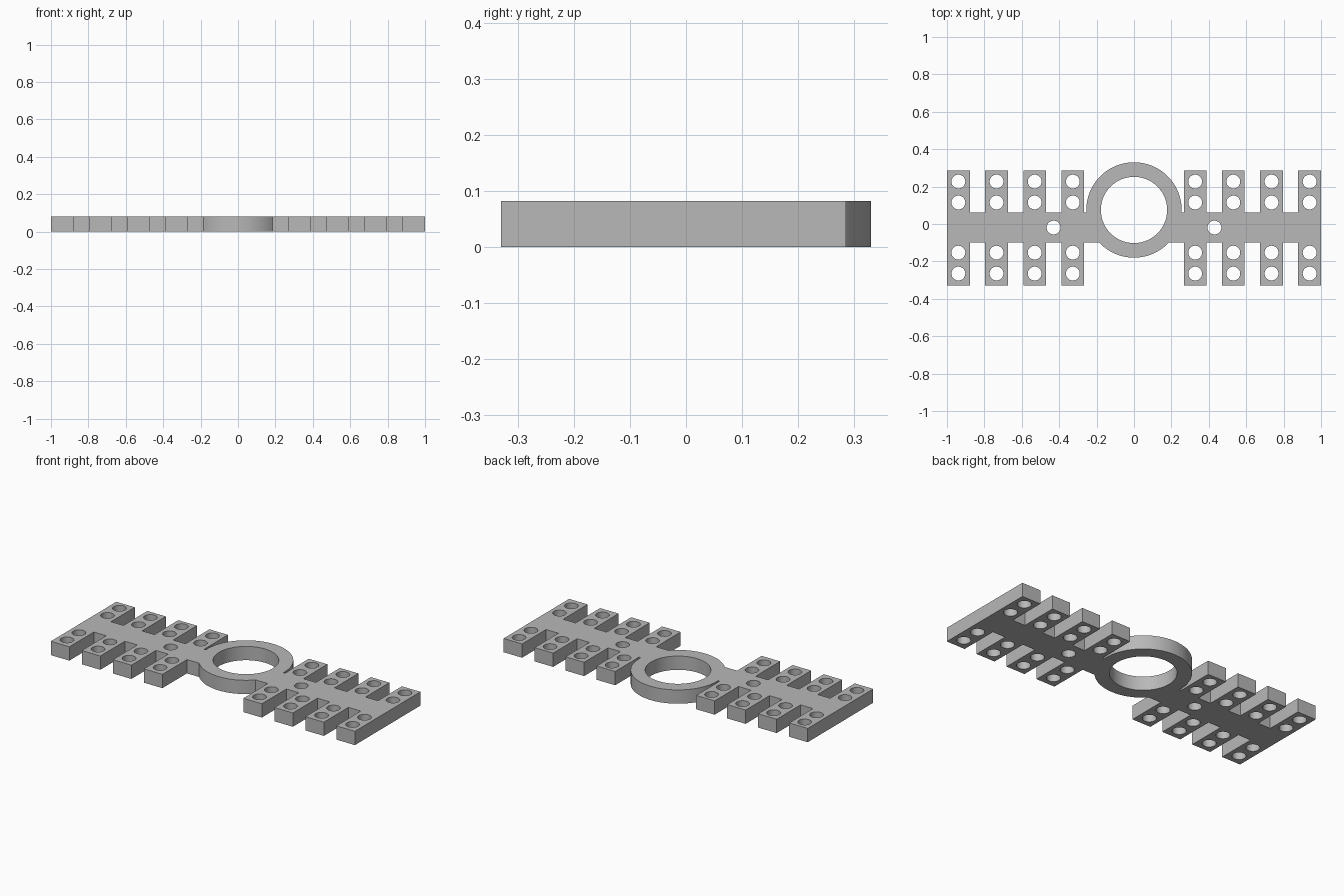
import bpy, bmesh
from math import sin, cos, asin, pi, radians

cube = bpy.data.objects.get("Cube")
if cube:
    bpy.data.objects.remove(cube)

THICK = 0.082
RING_Y, RING_OUT, RING_IN = 0.075, 0.255, 0.177
BAR_LOW, BAR_HIGH = -0.10, 0.061
TOOTH_LOW, TOOTH_HIGH = -0.33, 0.285
TOOTH_W = 0.122
TEETH = [1 - TOOTH_W - 0.204 * i for i in range(3, -1, -1)]


def arc(cx, cy, r, start, end, steps):
    return [(cx + r * cos(start + (end - start) * i / steps),
             cy + r * sin(start + (end - start) * i / steps)) for i in range(steps + 1)]


def circle(cx, cy, r, steps):
    return arc(cx, cy, r, 0, 2 * pi, steps)[:-1]


def comb(base, tip):
    """Square teeth along one edge of the bar, running outwards."""
    pts = []
    for x in TEETH:
        pts += [(x, base), (x, tip), (x + TOOTH_W, tip), (x + TOOTH_W, base)]
    return pts[:-1]


# Outline of the left half, front to back, then mirrored
low_angle = asin((BAR_LOW - RING_Y) / RING_OUT)
high_angle = asin((BAR_HIGH - RING_Y) / RING_OUT)
half = arc(0, RING_Y, RING_OUT, -pi / 2, low_angle, 14)
half += comb(BAR_LOW, TOOTH_LOW)
half += comb(BAR_HIGH, TOOTH_HIGH)[::-1]
half += arc(0, RING_Y, RING_OUT, high_angle, pi / 2, 28)
outline = half + [(-x, y) for x, y in half[-2:0:-1]]

# Central opening, tooth holes and the two bar holes
loops = [outline, circle(0, RING_Y, RING_IN, 96)]
for side in (-1, 1):
    for x in TEETH:
        for y in (-0.265, -0.153, 0.115, 0.227):
            loops.append(circle(side * (x + TOOTH_W / 2), y, 0.037, 40))
    loops.append(circle(side * 0.43, -0.019, 0.037, 40))

# Fill the flat profile and raise it into a plate
bm = bmesh.new()
for pts in loops:
    verts = [bm.verts.new((x, y, 0)) for x, y in pts]
    for a, b in zip(verts, verts[1:] + verts[:1]):
        bm.edges.new((a, b))
bmesh.ops.triangle_fill(bm, use_beauty=True, use_dissolve=False,
                        edges=bm.edges[:], normal=(0, 0, 1))
raised = bmesh.ops.extrude_face_region(bm, geom=bm.faces[:], use_keep_orig=True)["geom"]
bmesh.ops.translate(bm, vec=(0, 0, THICK),
                    verts=[v for v in raised if isinstance(v, bmesh.types.BMVert)])
bmesh.ops.recalc_face_normals(bm, faces=bm.faces[:])

mesh = bpy.data.meshes.new("toothed_ring_plate")
bm.to_mesh(mesh)
bm.free()
plate = bpy.data.objects.new("toothed_ring_plate", mesh)
bpy.context.collection.objects.link(plate)

# Plain grey finish
grey = bpy.data.materials.new("grey")
grey.use_nodes = True
colour = (0.48, 0.48, 0.48, 1)
grey.diffuse_color = colour
grey.node_tree.nodes["Principled BSDF"].inputs["Base Color"].default_value = colour
mesh.materials.append(grey)

# Smooth round walls, sharp corners
bpy.ops.object.select_all(action="DESELECT")
plate.select_set(True)
bpy.context.view_layer.objects.active = plate
bpy.ops.object.shade_smooth_by_angle(angle=radians(30))
